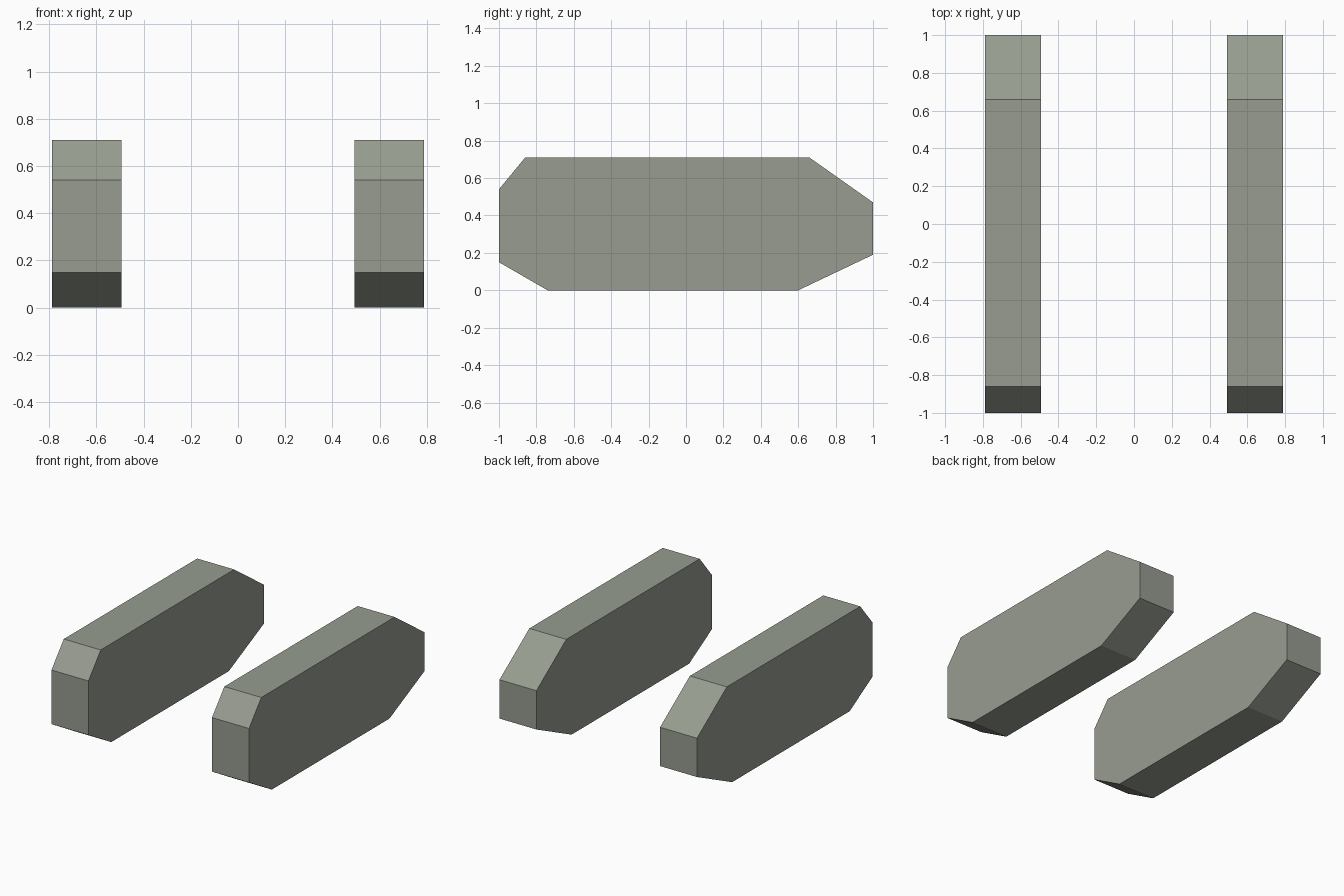
import bpy, bmesh

if "Cube" in bpy.data.objects:
    bpy.data.objects.remove(bpy.data.objects["Cube"])

# One flat grey-green colour
mat = bpy.data.materials.new("grey_green")
mat.diffuse_color = (0.31, 0.335, 0.28, 1)
mat.use_nodes = True
mat.node_tree.nodes["Principled BSDF"].inputs["Base Color"].default_value = mat.diffuse_color

# Side outline (y, z), shared by both tracks
PROFILE = [(-1, 0.15), (-0.74, 0), (0.60, 0), (1, 0.19),
           (1, 0.47), (0.66, 0.71), (-0.86, 0.71), (-1, 0.54)]
INNER, OUTER = 0.493, 0.788


def track(name, x0, x1):
    """Extrude the side outline from x0 to x1."""
    bm = bmesh.new()
    face = bm.faces.new([bm.verts.new((x0, y, z)) for y, z in PROFILE])
    ext = bmesh.ops.extrude_face_region(bm, geom=[face], use_keep_orig=True)
    verts = [g for g in ext["geom"] if isinstance(g, bmesh.types.BMVert)]
    bmesh.ops.translate(bm, vec=(x1 - x0, 0, 0), verts=verts)
    bmesh.ops.recalc_face_normals(bm, faces=bm.faces)
    mesh = bpy.data.meshes.new(name)
    bm.to_mesh(mesh)
    bm.free()
    mesh.materials.append(mat)
    bpy.context.collection.objects.link(bpy.data.objects.new(name, mesh))


# Left and right track blocks
track("left_track", -OUTER, -INNER)
track("right_track", INNER, OUTER)
